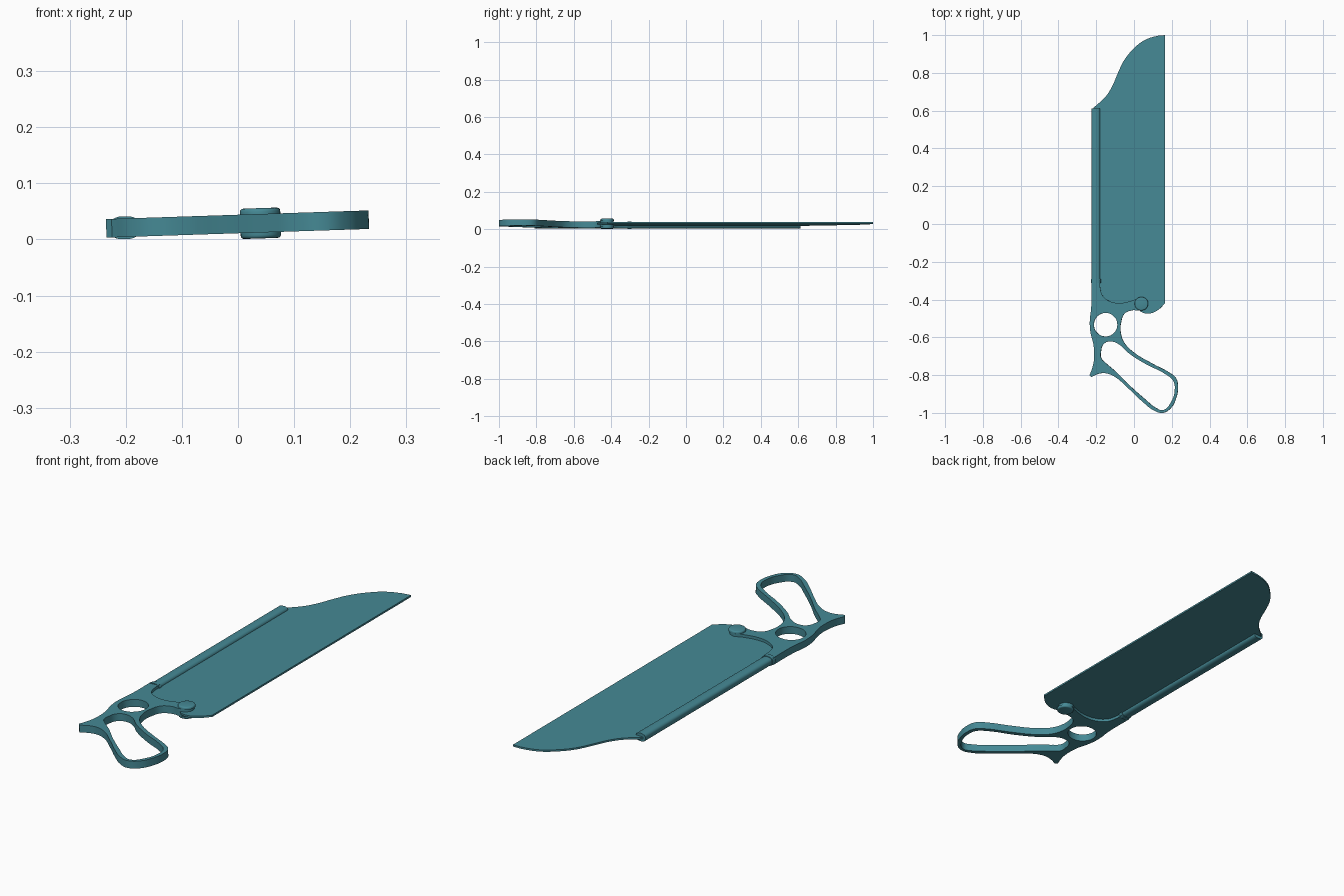
import bpy, bmesh, math

if "Cube" in bpy.data.objects:
    bpy.data.objects.remove(bpy.data.objects["Cube"], do_unlink=True)

TILT, LIFT = -0.033, 0.0275   # whole tool leans slightly, rising toward +x

teal = bpy.data.materials.new("teal metal")
teal.use_nodes = True
colour = (0.06, 0.25, 0.30, 1)
teal.diffuse_color = colour
teal.node_tree.nodes["Principled BSDF"].inputs["Base Color"].default_value = colour


def finish(obj, angle=35):
    """Weld, smooth, colour and tilt a part."""
    bm = bmesh.new()
    bm.from_mesh(obj.data)
    bmesh.ops.remove_doubles(bm, verts=bm.verts, dist=0.00005)
    bmesh.ops.recalc_face_normals(bm, faces=bm.faces)
    bm.to_mesh(obj.data)
    bm.free()
    obj.data.materials.clear()
    obj.data.materials.append(teal)
    bpy.ops.object.select_all(action='DESELECT')
    obj.select_set(True)
    bpy.context.view_layer.objects.active = obj
    bpy.ops.object.shade_smooth_by_angle(angle=math.radians(angle))
    obj.rotation_euler = (0, TILT, 0)
    obj.location = (0, 0, LIFT)


def plate(name, outlines, half):
    """Flat plate from smooth closed outlines; a third value marks a corner."""
    curve = bpy.data.curves.new(name, 'CURVE')
    curve.dimensions = '2D'
    curve.fill_mode = 'BOTH'
    curve.extrude = half
    curve.resolution_u = 6
    for points in outlines:
        spline = curve.splines.new('BEZIER')
        spline.bezier_points.add(len(points) - 1)
        spline.use_cyclic_u = True
        for bp, p in zip(spline.bezier_points, points):
            bp.co = (p[0], p[1], 0)
            kind = 'VECTOR' if len(p) > 2 else 'AUTO'
            bp.handle_left_type = bp.handle_right_type = kind
    obj = bpy.data.objects.new(name, curve)
    bpy.context.collection.objects.link(obj)
    bpy.ops.object.select_all(action='DESELECT')
    obj.select_set(True)
    bpy.context.view_layer.objects.active = obj
    bpy.ops.object.convert(target='MESH')
    obj = bpy.context.view_layer.objects.active
    finish(obj)


def rod(name, profile, y0, y1):
    """Extrude an x-z profile along y."""
    bm = bmesh.new()
    face = bm.faces.new([bm.verts.new((x, y0, z)) for x, z in profile])
    ext = bmesh.ops.extrude_face_region(bm, geom=[face])
    moved = [v for v in ext["geom"] if isinstance(v, bmesh.types.BMVert)]
    bmesh.ops.translate(bm, verts=moved, vec=(0, y1 - y0, 0))
    mesh = bpy.data.meshes.new(name)
    bm.to_mesh(mesh)
    bm.free()
    obj = bpy.data.objects.new(name, mesh)
    bpy.context.collection.objects.link(obj)
    finish(obj)


def oval(cx, rx, rz, count=24, power=0.75):
    """Rounded-box cross-section."""
    pts = []
    for i in range(count):
        a = math.tau * i / count
        c, s = math.cos(a), math.sin(a)
        pts.append((cx + rx * math.copysign(abs(c) ** power, c),
                    rz * math.copysign(abs(s) ** power, s)))
    return pts


def disc(name, x, y, z, radius, depth, bevel):
    bm = bmesh.new()
    bmesh.ops.create_cone(bm, cap_ends=True, segments=32, radius1=radius,
                          radius2=radius, depth=depth)
    if bevel:
        rims = [e for e in bm.edges if abs(e.verts[0].co.z - e.verts[1].co.z) < 1e-5
                and e.verts[0].co.z * z > 0]
        bmesh.ops.bevel(bm, geom=rims, offset=bevel, segments=3, profile=0.5,
                        affect='EDGES')
    bmesh.ops.translate(bm, verts=bm.verts, vec=(x, y, z))
    mesh = bpy.data.meshes.new(name)
    bm.to_mesh(mesh)
    bm.free()
    obj = bpy.data.objects.new(name, mesh)
    bpy.context.collection.objects.link(obj)
    finish(obj, 50)


# Blade: straight cutting edge, swept tip, root tucked inside the handle
plate("blade", [[
    (.165, 1, 1), (.12, .995), (.05, .97), (0, .93), (-.05, .87), (-.085, .8),
    (-.115, .73), (-.15, .675), (-.215, .615, 1), (-.2, .59, 1), (-.2, -.35, 1),
    (-.15, -.43, 1), (-.08, -.43, 1), (.02, -.42, 1), (.035, -.465, 1),
    (.07, -.475), (.12, -.46), (.165, -.42, 1)]], 0.004)

# Handle: body, lower spur and finger loop, with two openings
body = [
    (-.225, -.3, 1), (-.226, -.44), (-.234, -.52), (-.229, -.58), (-.214, -.64),
    (-.211, -.71), (-.22, -.76), (-.235, -.8, 1), (-.225, -.81, 1), (-.19, -.794),
    (-.15, -.79), (-.1, -.81), (-.03, -.87), (.05, -.945), (.1, -.984),
    (.15, -1), (.195, -.975), (.224, -.92), (.233, -.86), (.222, -.815),
    (.185, -.785), (.1, -.74), (0, -.68), (-.05, -.63), (-.07, -.575),
    (-.068, -.52), (-.05, -.475), (-.01, -.457), (.04, -.456), (.07, -.42),
    (.04, -.387), (0, -.402), (-.07, -.418), (-.13, -.408), (-.165, -.38),
    (-.178, -.34), (-.18, -.3, 1)]
ring = [(-.15 + .062 * math.cos(math.tau * i / 8),
         -.533 + .062 * math.sin(math.tau * i / 8)) for i in range(8)]
loop = [
    (-.175, -.68), (-.157, -.632), (-.12, -.622), (-.08, -.637), (-.03, -.682),
    (.06, -.74), (.17, -.797), (.208, -.83), (.216, -.88), (.198, -.94),
    (.155, -.985), (.115, -.972), (.06, -.928), (-.03, -.848), (-.1, -.778),
    (-.15, -.735), (-.173, -.71)]
plate("handle", [body, ring, loop], 0.0165)

# Rounded spine along the back of the blade, with a collar at the handle
rod("spine", oval(-.202, .0235, .018), -.3, .612)
rod("spine_collar", oval(-.202, .027, .0205), -.312, -.292)

# Pivot pin with a rounded cap on each side
disc("pivot_pin", .04, -.422, 0, .03, .046, 0)
for side, label in ((1, "top"), (-1, "bottom")):
    disc("pivot_cap_" + label, .04, -.422, side * .0215, .036, .011, .006)
